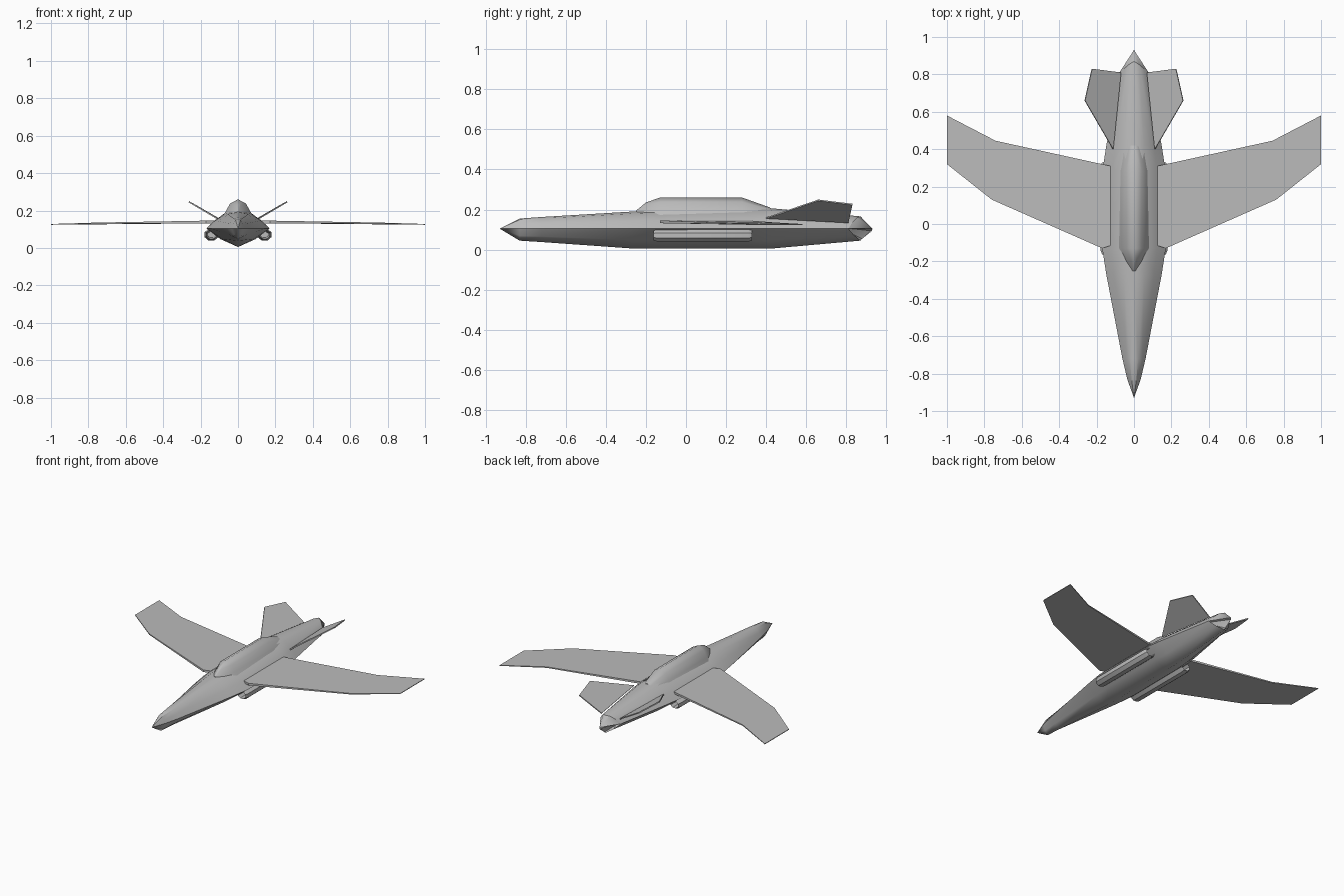
import bpy, bmesh, math
from mathutils import Vector

if "Cube" in bpy.data.objects:
    bpy.data.objects.remove(bpy.data.objects["Cube"])

grey = bpy.data.materials.new("airframe_grey")
grey.use_nodes = True
COLOUR = (0.5, 0.5, 0.5, 1)
grey.diffuse_color = COLOUR
grey.node_tree.nodes["Principled BSDF"].inputs["Base Color"].default_value = COLOUR


def finish(name, bm, angle=30):
    bmesh.ops.remove_doubles(bm, verts=bm.verts, dist=0.0005)
    bmesh.ops.recalc_face_normals(bm, faces=bm.faces)
    mesh = bpy.data.meshes.new(name)
    bm.to_mesh(mesh)
    bm.free()
    mesh.materials.append(grey)
    obj = bpy.data.objects.new(name, mesh)
    bpy.context.collection.objects.link(obj)
    bpy.ops.object.select_all(action="DESELECT")
    obj.select_set(True)
    bpy.context.view_layer.objects.active = obj
    bpy.ops.object.shade_smooth_by_angle(angle=math.radians(angle))
    return obj


def mirror(obj):
    obj.modifiers.new("mirror", "MIRROR")
    return obj


def loft(bm, rings, closed=False):
    """Skin neighbouring rings of points with quads."""
    rows = [[bm.verts.new(p) for p in ring] for ring in rings]
    for a, b in zip(rows, rows[1:]):
        n = len(a)
        for i in range(n if closed else n - 1):
            j = (i + 1) % n
            bm.faces.new((a[i], a[j], b[j], b[i]))
    return rows


def plate(name, outline, normal, thick):
    """Thin solid with the given mid-plane outline; each point has a thickness factor."""
    bm = bmesh.new()
    offset = Vector(normal).normalized() * thick / 2
    sides = [[Vector(p[:3]) + offset * s * p[3] for p in outline] for s in (1, -1)]
    rows = loft(bm, sides, closed=True)
    for row in rows:
        bm.faces.new(row)
    return mirror(finish(name, bm))


# Fuselage: half sections (y, half width, keel z, spine z), mirrored
CHINE = 0.105


def hull_section(y, w, low, high, skew=0):
    up, down = high - CHINE, CHINE - low
    return [(0, y + skew, low), (w * 0.55, y + skew * 0.5, low + down * 0.42),
            (w, y, CHINE), (w * 0.72, y + skew * 0.3, CHINE + up * 0.45),
            (w * 0.36, y + skew * 0.7, CHINE + up * 0.88), (0, y + skew, high)]


stations = [(-0.83, 0.036, 0.045, 0.155), (-0.72, 0.062, 0.038, 0.163),
            (-0.27, 0.148, 0.006, 0.19), (-0.13, 0.17, 0.005, 0.197),
            (0.31, 0.165, 0.005, 0.207), (0.42, 0.148, 0.005, 0.207)]
bm = bmesh.new()
rings = [[(0, -0.93, CHINE)] * 6]
rings += [hull_section(*s) for s in stations]
rings += [hull_section(0.81, 0.078, 0.045, 0.166, 0.06), [(0, 0.93, CHINE)] * 6]
loft(bm, rings)
bmesh.ops.remove_doubles(bm, verts=bm.verts, dist=0.0005)
bm.normal_update()
# Exhaust recess in the lower tail faces
tail = [f for f in bm.faces if f.calc_center_median().y > 0.82 and f.calc_center_median().z < 0.1]
bmesh.ops.recalc_face_normals(bm, faces=bm.faces)
bmesh.ops.inset_region(bm, faces=tail, thickness=0.012, depth=0, use_boundary=False)
bmesh.ops.translate(bm, verts=list({v for f in tail for v in f.verts if v.co.x > 0.004}),
                    vec=(-0.004, -0.035, 0.008))
mirror(finish("fuselage", bm, 28))

# Canopy fairing: foot, shoulder and ridge along the spine
bm = bmesh.new()
canopy = [(-0.25, 0.004, 0.004, 0.192, 0.194), (-0.2, 0.034, 0.012, 0.225, 0.235),
          (-0.13, 0.066, 0.042, 0.238, 0.26), (0.28, 0.066, 0.042, 0.238, 0.26),
          (0.42, 0.05, 0.024, 0.2, 0.21)]
rows = loft(bm, [[(0, y, 0.16), (foot + 0.02, y, 0.165), (foot, y, 0.195),
                  (sh, y, zs), (0, y, zr)] for y, foot, sh, zs, zr in canopy])
for row in (rows[0], rows[-1]):
    bm.faces.new(row)
mirror(finish("canopy_fairing", bm, 35))

# Swept wings
plate("wing", [(0.125, 0.31, 0.139, 1), (0.74, 0.445, 0.132, 0.5), (1, 0.58, 0.126, 0.3),
               (1, 0.32, 0.126, 0.3), (0.76, 0.13, 0.132, 0.5), (0.17, -0.13, 0.139, 1),
               (0.125, -0.115, 0.139, 1)], (0, 0, 1), 0.014)

# Canted tail fins
plate("tail_fin", [(0.112, 0.4, 0.158, 1), (0.263, 0.66, 0.247, 1),
                   (0.225, 0.83, 0.226, 1), (0.07, 0.81, 0.136, 1)], (-0.5, 0, 0.86), 0.007)

# Engine pods: open ducts below the chine
bm = bmesh.new()


def duct(y, r):
    return [(0.142 + r * math.cos(a), y, 0.071 + r * 0.85 * math.sin(a))
            for a in (math.tau * (k + 0.5) / 8 for k in range(8))]


rows = loft(bm, [duct(0.1, 0.02), duct(-0.13, 0.028), duct(-0.163, 0.031), duct(-0.14, 0.04),
                 duct(0.31, 0.04), duct(0.33, 0.031), duct(0.3, 0.028), duct(0.11, 0.02)], closed=True)
for row in (rows[0], rows[-1]):
    bm.faces.new(row)
mirror(finish("engine_pod", bm, 35))
